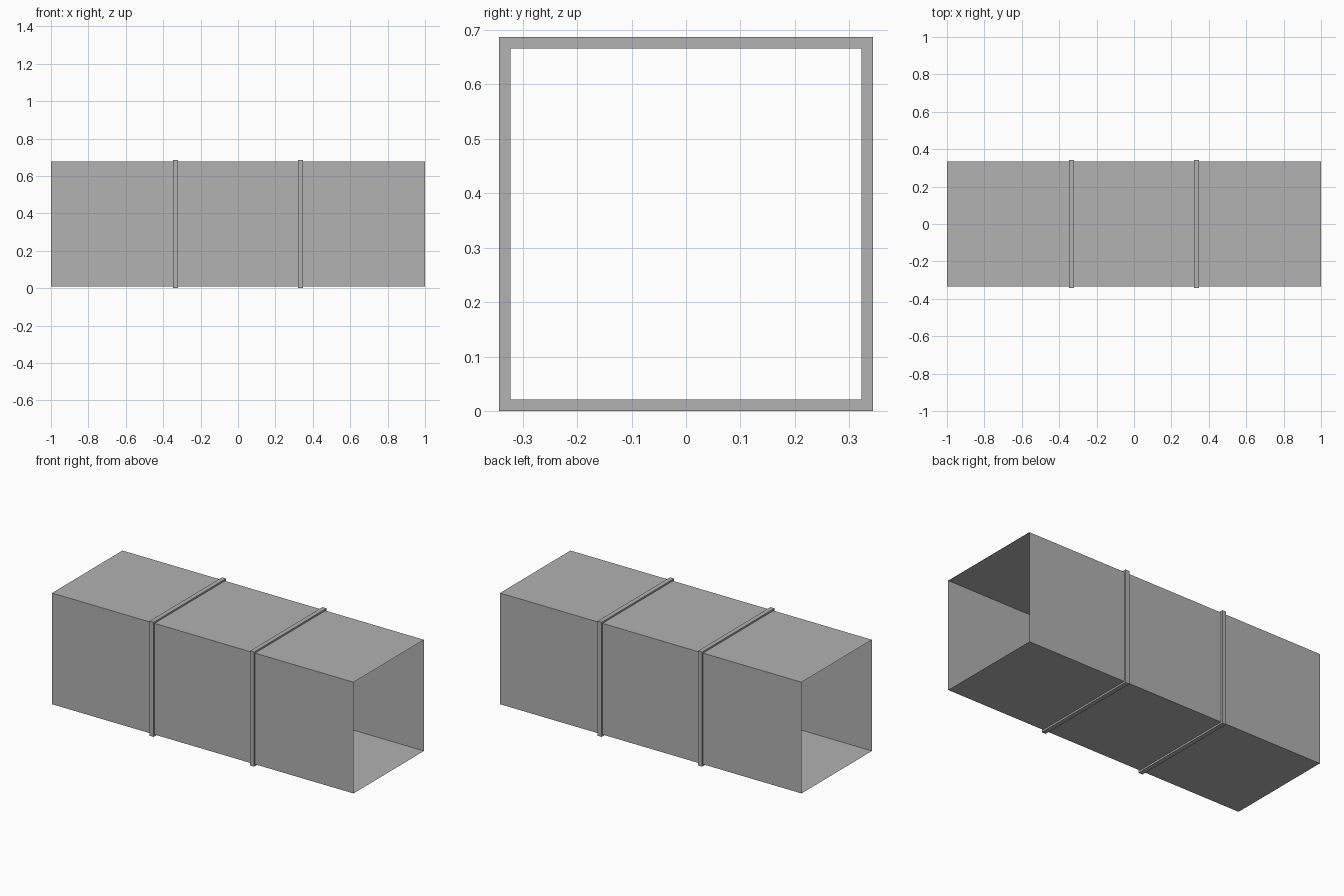
import bpy
import bmesh

LENGTH = 2.0
DUCT_HALF = LENGTH / 6      # each of the three duct sections is a cube
BAND_OUT = 0.3435
BAND_IN = 0.3225
BAND_WIDTH = 0.027
CENTRE_Z = BAND_OUT

cube = bpy.data.objects.get("Cube")
if cube:
    bpy.data.objects.remove(cube, do_unlink=True)

grey = bpy.data.materials.new("sheet_metal_grey")
grey.use_nodes = True
colour = (0.445, 0.445, 0.445, 1.0)
grey.diffuse_color = colour
grey.node_tree.nodes["Principled BSDF"].inputs["Base Color"].default_value = colour


def square_loop(bm, x, half):
    corners = ((-1, -1), (1, -1), (1, 1), (-1, 1))
    return [bm.verts.new((x, y * half, z * half)) for y, z in corners]


def bridge(bm, a, b):
    for i in range(4):
        j = (i + 1) % 4
        bm.faces.new((a[i], a[j], b[j], b[i]))


def make_part(name, bm, x):
    bmesh.ops.recalc_face_normals(bm, faces=bm.faces)
    mesh = bpy.data.meshes.new(name)
    bm.to_mesh(mesh)
    bm.free()
    mesh.materials.append(grey)
    obj = bpy.data.objects.new(name, mesh)
    obj.location = (x, 0, CENTRE_Z)
    bpy.context.collection.objects.link(obj)


# Thin open-ended square duct
bm = bmesh.new()
bridge(bm, square_loop(bm, -LENGTH / 2, DUCT_HALF), square_loop(bm, LENGTH / 2, DUCT_HALF))
make_part("duct_walls", bm, 0)

# Square joint frames straddling the wall between sections
for name, side in (("right_joint_frame", -1), ("left_joint_frame", 1)):
    bm = bmesh.new()
    h = BAND_WIDTH / 2
    loops = [square_loop(bm, x, half) for x, half in
             ((-h, BAND_OUT), (h, BAND_OUT), (h, BAND_IN), (-h, BAND_IN))]
    for i in range(4):
        bridge(bm, loops[i], loops[(i + 1) % 4])
    make_part(name, bm, side * LENGTH / 6)
